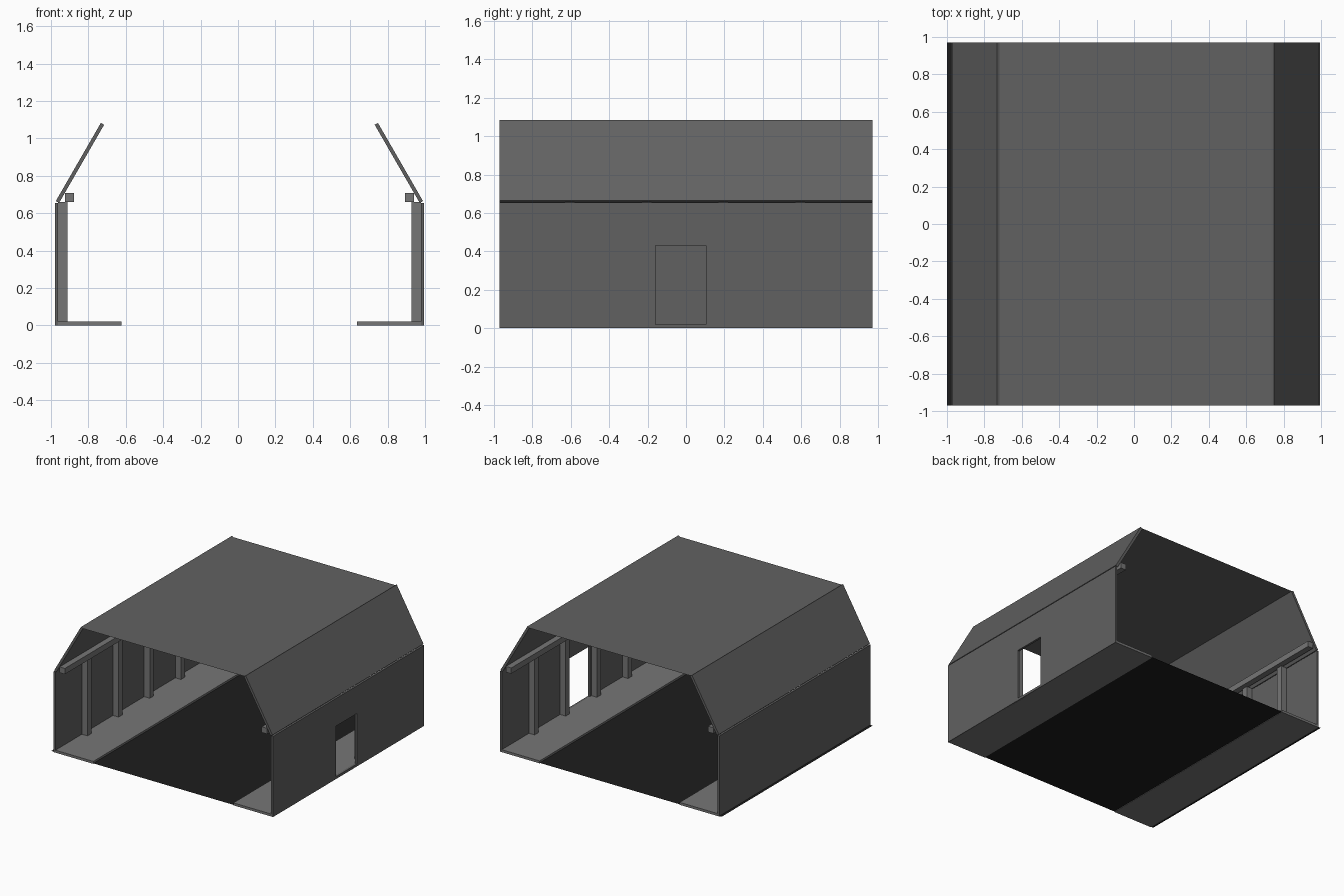
import bpy, math

if "Cube" in bpy.data.objects:
    bpy.data.objects.remove(bpy.data.objects["Cube"])

CX = 0.0075      # centre line of the building
L = 1.94         # length along y


def material(name, v):
    m = bpy.data.materials.new(name)
    m.diffuse_color = (v, v, v, 1)
    m.use_nodes = True
    m.node_tree.nodes["Principled BSDF"].inputs["Base Color"].default_value = m.diffuse_color
    return m


shell_grey = material("shell_grey", 0.12)
trim_grey = material("trim_grey", 0.18)
ground_dark = material("ground_dark", 0.012)


def prism(name, profile, y0, y1, mat):
    """Extrude an xz profile from y0 to y1."""
    n = len(profile)
    verts = [(x, y, z) for y in (y0, y1) for x, z in profile]
    faces = [tuple(range(n)), tuple(range(2 * n - 1, n - 1, -1))]
    faces += [(i, i + n, (i + 1) % n + n, (i + 1) % n) for i in range(n)]
    if sum(profile[i][0] * profile[(i + 1) % n][1] - profile[(i + 1) % n][0] * profile[i][1]
           for i in range(n)) < 0:
        faces = [f[::-1] for f in faces]
    me = bpy.data.meshes.new(name)
    me.from_pydata(verts, [], faces)
    me.materials.append(mat)
    ob = bpy.data.objects.new(name, me)
    bpy.context.collection.objects.link(ob)
    return ob


def box(name, x0, x1, y0, y1, z0, z1, mat):
    return prism(name, [(x0, z0), (x1, z0), (x1, z1), (x0, z1)], y0, y1, mat)


def sheet(name, x0, x1, z, mat):
    """Single flat face over the whole length."""
    me = bpy.data.meshes.new(name)
    h = L / 2
    me.from_pydata([(x0, -h, z), (x1, -h, z), (x1, h, z), (x0, h, z)], [], [(0, 1, 2, 3)])
    me.materials.append(mat)
    bpy.context.collection.objects.link(bpy.data.objects.new(name, me))


H = L / 2
T = 0.01         # half thickness of roof panels
ca, sa = math.cos(math.radians(60)), math.sin(math.radians(60))

for side, s in (("left", -1), ("right", 1)):
    def X(d):
        return CX + s * d

    # side wall, with a doorway on the right
    if s < 0:
        box("left_wall", X(0.987), X(0.97), -H, H, 0, 0.655, shell_grey)
    else:
        d0, d1, zb, zt = -0.16, 0.105, 0.02, 0.43
        for name, y0, y1, z0, z1 in (("front", -H, d0, 0, 0.655), ("back", d1, H, 0, 0.655),
                                     ("lintel", d0, d1, zt, 0.655), ("sill", d0, d1, 0, zb)):
            box("right_wall_" + name, X(0.97), X(0.987), y0, y1, z0, z1, shell_grey)

    # sloping roof panel
    a, b = (0.973, 0.66), (0.732, 1.078)
    prof = [(X(p[0] + k * T * sa), p[1] + k * T * ca)
            for p, k in ((a, -1), (a, 1), (b, 1), (b, -1))]
    prism(side + "_roof_slope", prof, -H, H, shell_grey)

    # walkway, long beam and posts
    box(side + "_walkway", X(0.98), X(0.63), -H, H, 0, 0.02, trim_grey)
    box(side + "_beam", X(0.933), X(0.885), -H, H, 0.66, 0.707, trim_grey)
    for i in range(4):
        y = -0.605 + 0.4 * i
        box(f"{side}_post_{i + 1}", X(0.97), X(0.92), y - 0.025, y + 0.025, 0.02, 0.66, trim_grey)

# thin flat roof top and dark ground sheet
sheet("roof_top", CX - 0.732, CX + 0.732, 1.075, shell_grey)
sheet("ground_sheet", -1.0, 0.98, 0.004, ground_dark)
